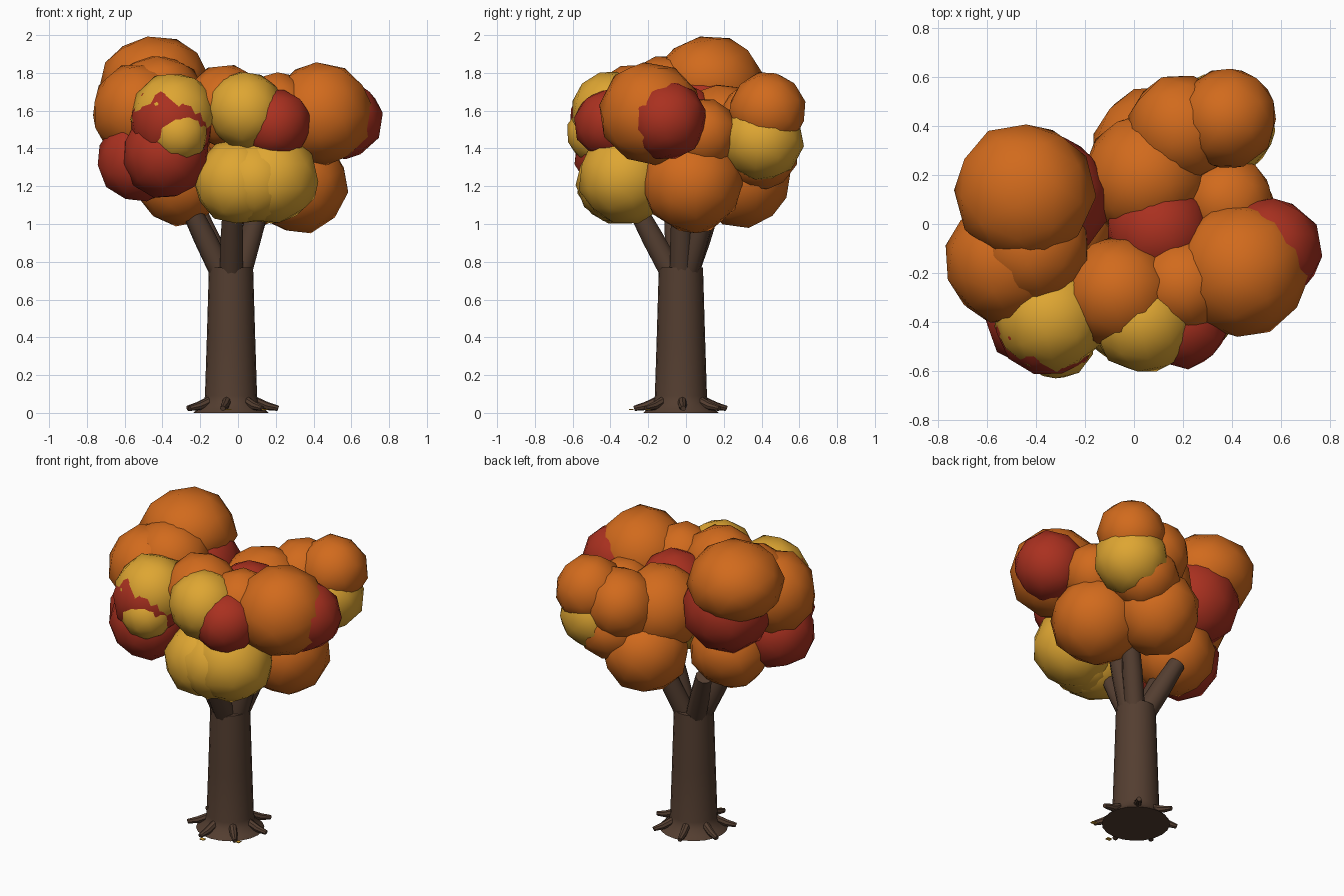
import bpy, bmesh, math, random
from mathutils import Vector

random.seed(4)
cube = bpy.data.objects.get("Cube")
if cube:
    bpy.data.objects.remove(cube)


def material(name, r, g, b):
    m = bpy.data.materials.new(name)
    m.use_nodes = True
    m.diffuse_color = (r, g, b, 1)
    bsdf = next(n for n in m.node_tree.nodes if n.type == 'BSDF_PRINCIPLED')
    bsdf.inputs["Base Color"].default_value = (r, g, b, 1)
    bsdf.inputs["Roughness"].default_value = 0.9
    return m


BARK = material("bark brown", .088, .048, .03)
ORANGE = material("autumn orange", .64, .145, .012)
YELLOW = material("autumn yellow", .73, .38, .032)
RED = material("autumn red", .40, .03, .014)
CENTRE = Vector((-.037, -.027, 0))


def finish(name, bm, mat, angle=None):
    bmesh.ops.recalc_face_normals(bm, faces=bm.faces)
    mesh = bpy.data.meshes.new(name)
    bm.to_mesh(mesh)
    bm.free()
    mesh.materials.append(mat)
    obj = bpy.data.objects.new(name, mesh)
    bpy.context.collection.objects.link(obj)
    if angle:
        bpy.ops.object.select_all(action='DESELECT')
        obj.select_set(True)
        bpy.context.view_layer.objects.active = obj
        bpy.ops.object.shade_smooth_by_angle(angle=math.radians(angle))
    return obj


def tube(name, stations, mat, sides):
    """Skin circles along (point, radius) stations and cap both ends."""
    bm = bmesh.new()
    axis = (stations[-1][0] - stations[0][0]).normalized()
    rot = axis.to_track_quat('Z', 'Y')
    rings = []
    for p, r in stations:
        angles = [2 * math.pi * i / sides for i in range(sides)]
        rings.append([bm.verts.new(p + rot @ Vector((r * math.cos(a), r * math.sin(a), 0)))
                      for a in angles])
    for lo, hi in zip(rings, rings[1:]):
        for i in range(sides):
            j = (i + 1) % sides
            bm.faces.new((lo[i], lo[j], hi[j], hi[i]))
    bm.faces.new(rings[0][::-1])
    bm.faces.new(rings[-1])
    return finish(name, bm, mat, 40)


# Trunk with flared foot
profile = [(0, .2), (.02, .18), (.05, .146), (.09, .138), (.4, .128), (.77, .117)]
tube("trunk", [(CENTRE + Vector((0, 0, z)), r) for z, r in profile], BARK, 20)

# Short surface roots
UP = Vector((0, 0, 1))
for i in range(7):
    a = 2 * math.pi * i / 7 + .05
    d = Vector((math.cos(a), math.sin(a), 0))
    tube(f"root_{i + 1}", [(CENTRE + d * .12 + UP * .066, .024),
                           (CENTRE + d * .19 + UP * .036, .022),
                           (CENTRE + d * .25 + UP * .024, .014)], BARK, 8)

# Branches fanning out of the trunk top
ends = [(-.27, -.07, 1.12), (.13, -.02, 1.16), (-.03, -.27, 1.1), (.14, .13, 1.16), (-.22, .13, 1.08)]
for i, e in enumerate(ends):
    end = Vector(e)
    out = Vector((end.x, end.y, 0)) - CENTRE
    start = CENTRE + out.normalized() * .05 + UP * .74
    tube(f"branch_{i + 1}", [(start, .062), (start.lerp(end, .5), .06), (end, .05)], BARK, 10)

# Foliage clumps: x, y, z, radius
clumps = {
    ORANGE: [
        (-.445, .125, 1.755, .28), (-.52, -.15, 1.60, .25), (-.42, -.09, 1.66, .235),
        (-.31, -.01, 1.235, .235), (.38, .43, 1.60, .20), (.19, .39, 1.54, .215),
        (.05, .19, 1.48, .255), (.25, .39, 1.38, .20), (.31, .03, 1.22, .265),
        (.08, .30, 1.24, .25), (.38, .09, 1.48, .185), (-.06, -.28, 1.62, .22),
        (.20, -.25, 1.60, .20), (.44, -.185, 1.585, .27)],
    YELLOW: [
        (-.34, -.385, 1.58, .22), (-.315, -.475, 1.48, .155), (.04, -.40, 1.60, .205),
        (.00, -.35, 1.225, .225), (.09, -.355, 1.225, .22), (.18, -.32, 1.25, .245),
        (.355, .40, 1.445, .215)],
    RED: [
        (-.35, -.395, 1.54, .22), (-.38, -.36, 1.37, .23), (-.52, -.19, 1.34, .22),
        (-.37, .10, 1.56, .265), (.10, -.03, 1.53, .21), (.20, -.40, 1.53, .185),
        (.55, -.105, 1.555, .21)],
}
for mat, items in clumps.items():
    for i, (x, y, z, r) in enumerate(items):
        # The crown clump is broad and flattened
        squash = .84 if z > 1.7 else 1
        bm = bmesh.new()
        bmesh.ops.create_icosphere(bm, subdivisions=2, radius=r * 1.03)
        spin = Vector([random.uniform(-1, 1) for _ in range(3)]).to_track_quat('Z', 'Y')
        for v in bm.verts:
            p = spin @ v.co * random.uniform(.97, 1.03)
            v.co = Vector((x + p.x, y + p.y, z + p.z * squash))
        finish(f"{mat.name.split()[1]}_foliage_{i + 1}", bm, mat, 60)

# Fallen leaves lying round the foot
for i, (x, y) in enumerate([(-.05, -.29), (.14, -.2)]):
    bm = bmesh.new()
    bmesh.ops.create_cube(bm, size=1)
    for v in bm.verts:
        v.co = Vector((v.co.x * .03, v.co.y * .025, v.co.z * .004)) + Vector((x, y, .018))
    finish(f"fallen_leaf_{i + 1}", bm, YELLOW)
